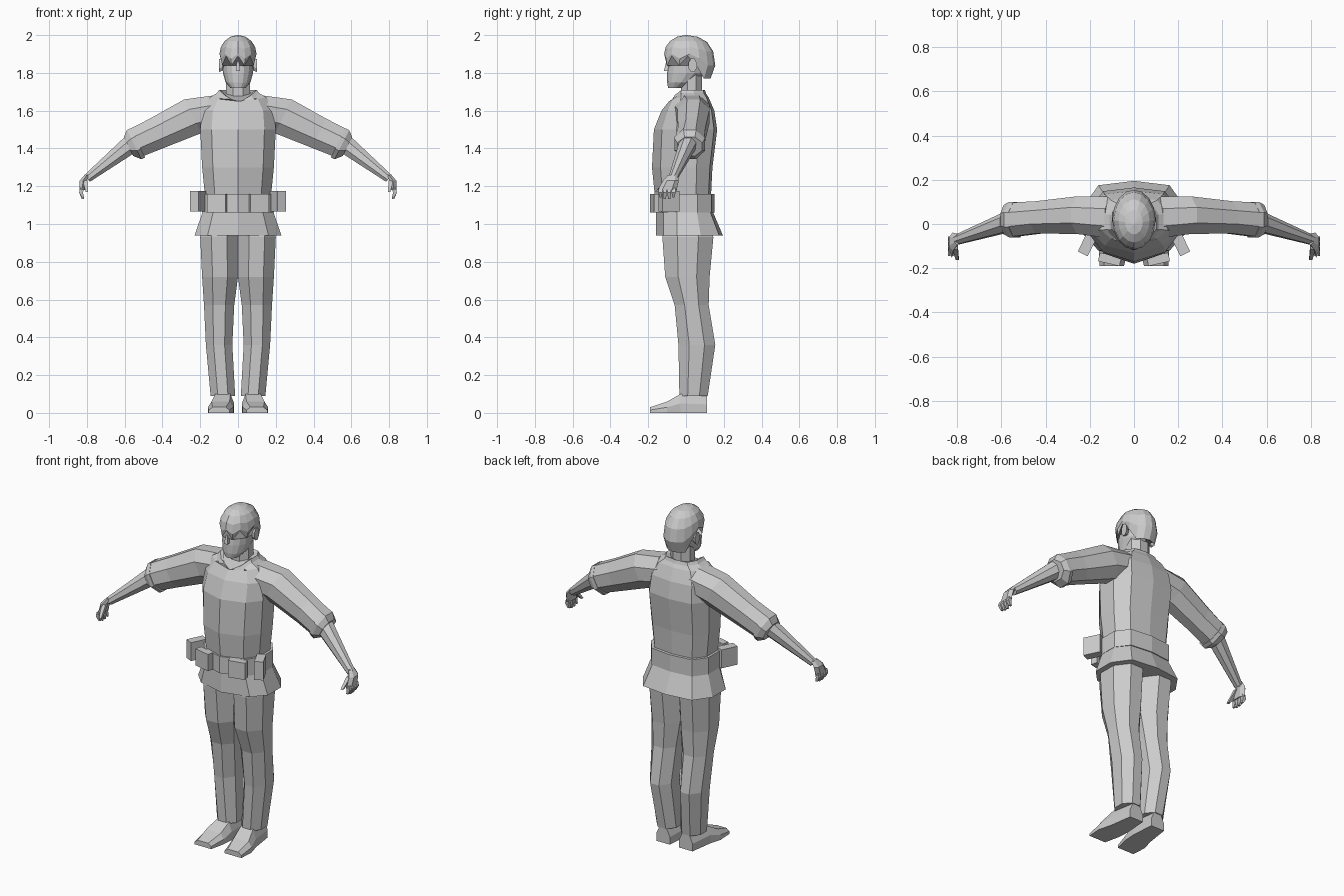
import bpy
import bmesh
from math import sin, cos, pi, radians
from mathutils import Vector, Matrix

default_cube = bpy.data.objects.get("Cube")
if default_cube:
    bpy.data.objects.remove(default_cube)

tone = (.6, .6, .6, 1)
grey = bpy.data.materials.new("plain grey")
grey.use_nodes = True
grey.diffuse_color = tone
grey.node_tree.nodes["Principled BSDF"].inputs["Base Color"].default_value = tone

ACROSS, DEPTH, UP = Vector((1, 0, 0)), Vector((0, 1, 0)), Vector((0, 0, 1))


def finish(name, bm, mirror):
    """Turn a bmesh into a flat-shaded object, mirrored across x if it is one of a pair."""
    bmesh.ops.recalc_face_normals(bm, faces=bm.faces)
    mesh = bpy.data.meshes.new(name)
    bm.to_mesh(mesh)
    bm.free()
    mesh.materials.append(grey)
    part = bpy.data.objects.new(name, mesh)
    bpy.context.collection.objects.link(part)
    if mirror:
        modifier = part.modifiers.new("Mirror", "MIRROR")
        modifier.use_mirror_merge = False


def loft(name, rings, mirror=False, closed=True):
    """Skin a list of equal-length point rings."""
    bm = bmesh.new()
    loops = [[bm.verts.new(point) for point in ring] for ring in rings]
    for lower, upper in zip(loops, loops[1:]):
        for i in range(len(lower)):
            bm.faces.new((lower[i - 1], lower[i], upper[i], upper[i - 1]))
    if closed:
        bm.faces.new(loops[0])
        bm.faces.new(loops[-1])
    finish(name, bm, mirror)


def tube(name, sections, u, v, sides=8, mirror=True):
    """Loft flat-sided polygons, each given as (centre, radius along u, radius along v)."""
    rings = []
    for centre, along_u, along_v in sections:
        ring = []
        for i in range(sides):
            angle = pi * (i + i + 1) / sides
            offset = u * along_u * cos(angle) + v * along_v * sin(angle)
            ring.append(Vector(centre) + offset / cos(pi / sides))
        rings.append(ring)
    loft(name, rings, mirror)


def trunk_ring(z, width, front, back, dip=0):
    """Ten-sided body section, ridged at front and back; dip lowers its front."""
    left = [(width * .7, front * .75, z - dip * .4), (width, front * .3, z),
            (width, back * .4, z), (width * .7, back * .9, z)]
    right = [(-x, y, height) for x, y, height in reversed(left)]
    return [(0, front, z - dip), *left, (0, back, z), *right]


def trunk(name, *sections, closed=True):
    loft(name, [trunk_ring(*section) for section in sections], closed=closed)


def pouch(name, centre, size, spin):
    bm = bmesh.new()
    turn = Matrix.Rotation(radians(spin), 4, "Z")
    placing = Matrix.Translation(centre) @ turn @ Matrix.Diagonal((*size, 1))
    bmesh.ops.create_cube(bm, size=1, matrix=placing)
    finish(name, bm, mirror=True)


# Shirt, open collar and flared hem
trunk("shirt",
      (1.1, .17, -.16, .13),
      (1.3, .19, -.18, .14),
      (1.5, .2, -.17, .165),
      (1.6, .19, -.13, .15),
      (1.67, .15, -.09, .12, .02),
      (1.7, .1, -.08, .1, .08))
trunk("collar",
      (1.68, .12, -.1, .11, .07),
      (1.71, .1, -.08, .1, .07),
      (1.7, .08, -.07, .08, .07), closed=False)
trunk("shirt_hem",
      (.94, .23, -.16, .195),
      (1.07, .185, -.16, .14))

# Belt and its pouches
trunk("belt", *[(z, .19, -.175, .15) for z in (1.06, 1.16)])
pouch("front_pouch", (.11, -.16, 1.11), (.1, .04, .1), spin=13)
pouch("side_pouch", (.21, -.09, 1.12), (.05, .1, .11), spin=26)


def head_ring(z, width, front, back, drop=lambda i, facing: 0):
    """Oval section of the head; drop lowers each point by its index and facing."""
    sides = 16
    middle, reach = (front + back) / 2, (back - front) / 2
    ring = []
    for i in range(sides):
        angle = 2 * pi * i / sides
        facing = cos(angle)
        ring.append((width * sin(angle), middle - reach * facing, z - drop(i, facing)))
    return ring


def fringe(i, facing):
    """Jagged locks over the brow, long hair at the nape."""
    return .12 if facing < -.5 else .05 * (i % 2)


# Neck, face and hair
tube("neck", [((0, .03, z), .064, .056) for z in (1.6, 1.8)], ACROSS, DEPTH, mirror=False)
loft("face", [head_ring(*section) for section in (
    (1.72, .04, -.095, -.01),
    (1.75, .066, -.1, .05),
    (1.8, .08, -.1, .11),
    (1.87, .085, -.09, .13),
    (1.94, .07, -.08, .12))])
hair = [head_ring(1.89, .09, -.11, .13, fringe)]
for tilt in (0, 22, 44, 66, 88):
    spread, rise = cos(radians(tilt)), sin(radians(tilt))
    hair.append(head_ring(1.9 + rise / 10, spread * .098, spread * -.116, spread * .155,
                          lambda i, facing: fringe(i, facing) * (1 - rise) ** 2 / 2))
loft("hair", hair)
tube("nose", [((0, -.1, 1.86), .005, .005), ((0, -.105, 1.81), .012, .012)],
     ACROSS, DEPTH, sides=4, mirror=False)
tube("ear", [((.075, .03, 1.84), .015, .025), ((.1, .035, 1.84), .022, .035)], DEPTH, UP)

# Rolled sleeves
sleeve_up = Vector((1, 0, 2)).normalized()
tube("sleeve", [
    ((.09, .03, 1.6), .095, .09),
    ((.24, .04, 1.57), .085, .1),
    ((.43, .03, 1.48), .073, .086),
    ((.54, .02, 1.43), .077, .08)], DEPTH, sleeve_up)
tube("sleeve_cuff", [
    ((.53, .02, 1.43), .08, .086),
    ((.55, .02, 1.42), .08, .086),
    ((.58, .02, 1.41), .066, .056)], DEPTH, sleeve_up)

# Bare forearm, tapering evenly to the wrist
elbow, wrist = Vector((.57, .01, 1.42)), Vector((.8, -.07, 1.24))
tube("forearm", [(elbow.lerp(wrist, t), .046 - t * .023, .05 - t * .027) for t in (0, .7, 1)],
     DEPTH, (ACROSS + UP).normalized())

# Hand with four curled fingers and a thumb
tube("palm", [
    (wrist + UP * .02, .012, .022),
    ((.82, -.08, 1.23), .018, .036),
    ((.825, -.1, 1.18), .014, .044)], ACROSS, DEPTH, sides=6)
for i, finger in enumerate(("little", "ring", "middle", "index")):
    root = Vector((.825, -.135 + i * .023, 1.19))
    bend = root + ACROSS * .006 - UP * .024
    tip = root - ACROSS * .004 - UP * (.05 if i in (0, 3) else .057)
    tube(finger + "_finger", [(root, .01, .01), (bend, .01, .01), (tip, .006, .006)],
         ACROSS, DEPTH, sides=4)
tube("thumb", [((.81, -.1, 1.23), .012, .014), ((.8, -.155, 1.17), .007, .008)],
     ACROSS, DEPTH, sides=4)

# Trousers, as inner, outer, front and back limits at each height
legs = []
for z, inner, outer, front, back in (
        (1, 0, .18, -.12, .12),
        (.93, 0, .2, -.125, .145),
        (.72, 0, .19, -.11, .125),
        (.57, .02, .18, -.06, .12),
        (.36, .03, .17, -.04, .155),
        (.09, .015, .145, -.035, .115)):
    centre = ((inner + outer) / 2, (front + back) / 2, z)
    legs.append((centre, (outer - inner) / 2, (back - front) / 2))
tube("trouser_leg", legs, ACROSS, DEPTH)

# Shoes with chamfered tops, lofted from heel to toe
shoe = []
for y, inner, outer, top in (
        (.11, .03, .12, .09),
        (-.03, .02, .14, .1),
        (-.1, .025, .16, .06),
        (-.19, .045, .155, .03)):
    side, bevel = top / 2, .02
    shoe.append([(inner, y, 0), (outer, y, 0), (outer, y, side),
                 (outer - bevel, y, top), (inner + bevel, y, top), (inner, y, side)])
loft("shoe", shoe, mirror=True)
